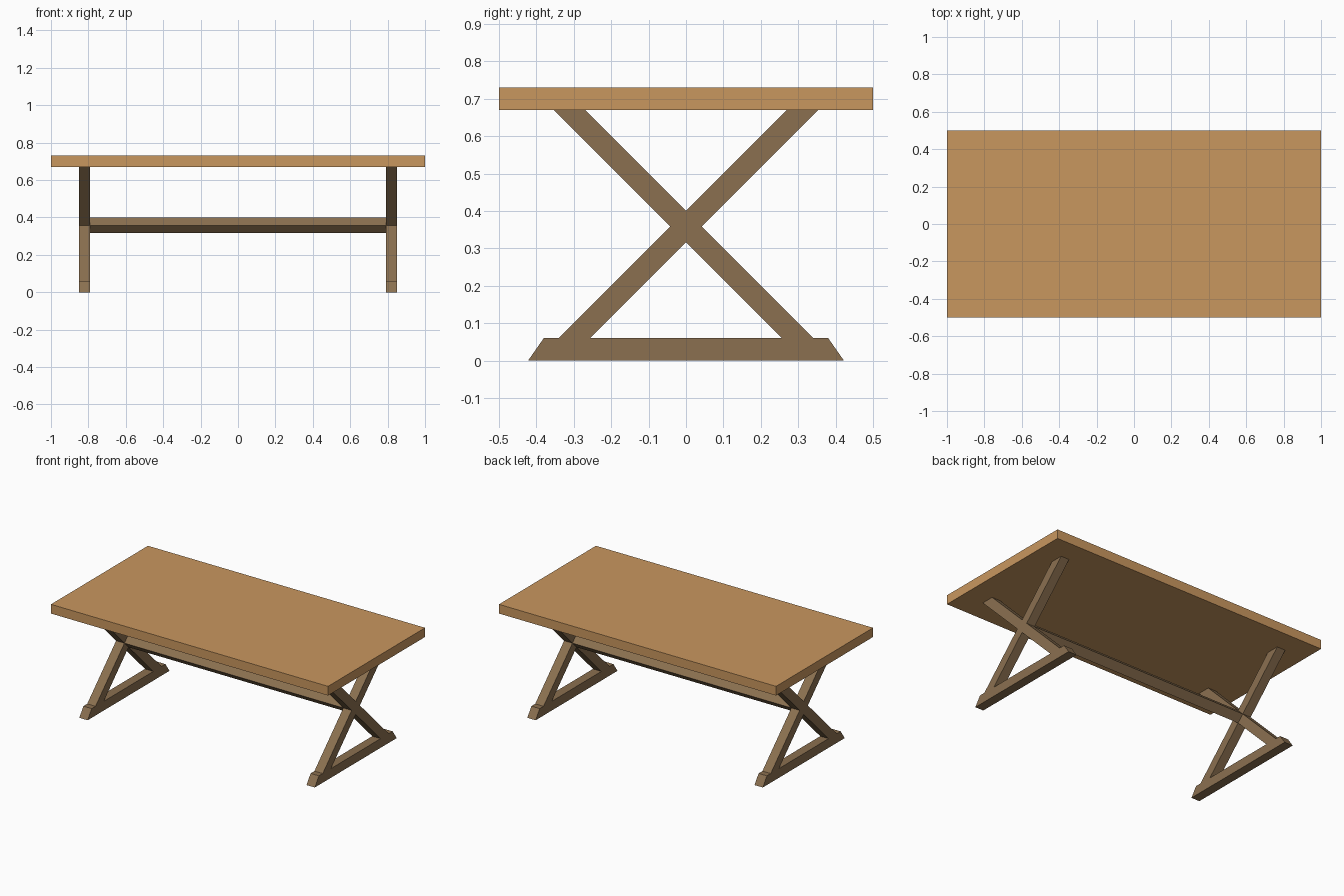
import bpy, bmesh

if "Cube" in bpy.data.objects:
    bpy.data.objects.remove(bpy.data.objects["Cube"])


def material(name, rgb):
    lin = [((c / 255 + 0.055) / 1.055) ** 2.4 for c in rgb]
    m = bpy.data.materials.new(name)
    m.diffuse_color = (*lin, 1)
    m.use_nodes = True
    m.node_tree.nodes["Principled BSDF"].inputs["Base Color"].default_value = m.diffuse_color
    return m


def extrude_profile(name, pts, x0, x1, mat):
    """Extrude a (y, z) outline along x from x0 to x1."""
    bm = bmesh.new()
    face = bm.faces.new([bm.verts.new((x0, y, z)) for y, z in pts])
    ext = bmesh.ops.extrude_face_region(bm, geom=[face])
    verts = [g for g in ext["geom"] if isinstance(g, bmesh.types.BMVert)]
    bmesh.ops.translate(bm, verts=verts, vec=(x1 - x0, 0, 0))
    bmesh.ops.recalc_face_normals(bm, faces=bm.faces)
    me = bpy.data.meshes.new(name)
    bm.to_mesh(me)
    bm.free()
    me.materials.append(mat)
    ob = bpy.data.objects.new(name, me)
    bpy.context.collection.objects.link(ob)
    return ob


light_wood = material("light wood", (201, 151, 95))
dark_wood = material("dark wood", (139, 112, 80))

TOP_Z, FOOT_Z = 0.67, 0.06   # underside of top, top of foot
CZ, H = 0.358, 0.0424        # crossing height, half diagonal of a 0.06 beam
X_IN, X_OUT = 0.79, 0.85     # leg frame extent

# Table top
extrude_profile("table_top", [(-0.5, TOP_Z), (0.5, TOP_Z), (0.5, 0.73), (-0.5, 0.73)],
                -1, 1, light_wood)

# One outline for the crossed 45 degree beams
up, dn = TOP_Z - CZ, CZ - FOOT_Z
cross = [(-dn - H, FOOT_Z), (-dn + H, FOOT_Z), (0, CZ - H),
         (dn - H, FOOT_Z), (dn + H, FOOT_Z), (H, CZ),
         (up + H, TOP_Z), (up - H, TOP_Z), (0, CZ + H),
         (-up + H, TOP_Z), (-up - H, TOP_Z), (-H, CZ)]
foot = [(-0.422, 0), (0.422, 0), (0.38, FOOT_Z), (-0.38, FOOT_Z)]

# Leg frames at both ends
for side, s in (("left", -1), ("right", 1)):
    extrude_profile(side + "_cross_leg", cross, s * X_IN, s * X_OUT, dark_wood)
    extrude_profile(side + "_foot", foot, s * X_IN, s * X_OUT, dark_wood)

# Diamond section stretcher joining the crossings
extrude_profile("stretcher", [(0, CZ - H), (H, CZ), (0, CZ + H), (-H, CZ)],
                -X_IN, X_IN, dark_wood)
